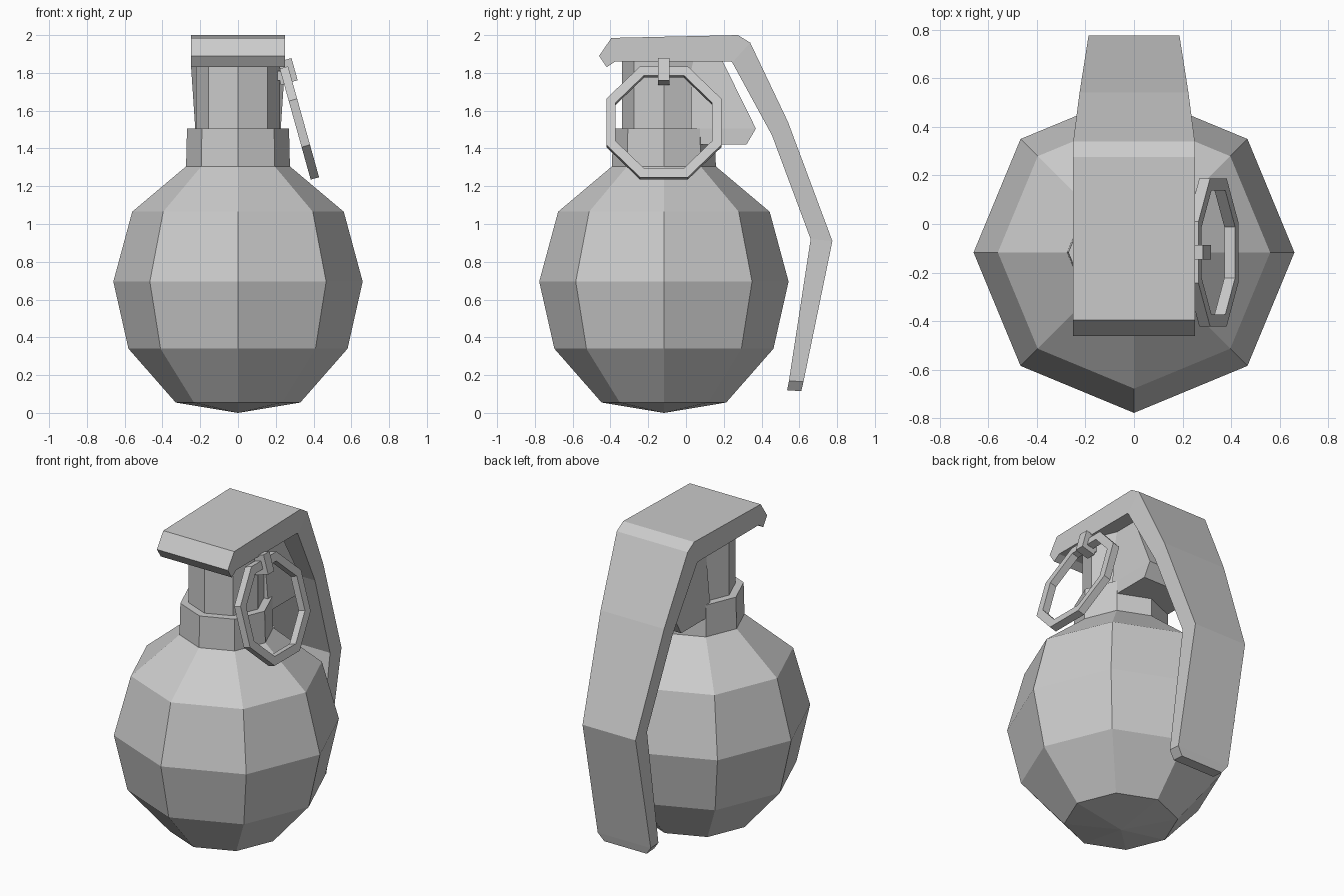
import bpy, bmesh, math
from mathutils import Matrix, Vector

if "Cube" in bpy.data.objects:
    bpy.data.objects.remove(bpy.data.objects["Cube"])

CY = -0.117  # body axis in y


def finish(name, bm, matrix=None):
    bmesh.ops.remove_doubles(bm, verts=bm.verts, dist=1e-5)
    bmesh.ops.recalc_face_normals(bm, faces=bm.faces)
    me = bpy.data.meshes.new(name)
    bm.to_mesh(me)
    bm.free()
    ob = bpy.data.objects.new(name, me)
    if matrix:
        ob.matrix_world = matrix
    bpy.context.collection.objects.link(ob)
    return ob


def loft(name, rings, caps=True, closed=False, matrix=None):
    """Skin a list of equally sized vertex loops."""
    bm = bmesh.new()
    loops = [[bm.verts.new(p) for p in ring] for ring in rings]
    n = len(loops[0])
    pairs = list(zip(loops, loops[1:]))
    if closed:
        pairs.append((loops[-1], loops[0]))
    for a, b in pairs:
        for i in range(n):
            j = (i + 1) % n
            bm.faces.new((a[i], a[j], b[j], b[i]))
    if caps and not closed:
        bm.faces.new(loops[0])
        bm.faces.new(loops[-1])
    return finish(name, bm, matrix)


def octagon(r, z):
    return [(r * math.cos(i * math.pi / 4), CY + r * math.sin(i * math.pi / 4), z)
            for i in range(8)]


def box(name, lo, hi, matrix=None):
    rect = lambda z: [(lo[0], lo[1], z), (hi[0], lo[1], z), (hi[0], hi[1], z), (lo[0], hi[1], z)]
    return loft(name, [rect(lo[2]), rect(hi[2])], matrix=matrix)


# Eight-sided body, collar and neck
loft("body", [octagon(r, z) for r, z in
              [(0.001, 0), (0.33, 0.055), (0.58, 0.34), (0.66, 0.695), (0.56, 1.065), (0.275, 1.305)]])
loft("collar", [octagon(0.275, 1.305), octagon(0.27, 1.505)])
loft("neck", [octagon(0.222, 1.50), octagon(0.222, 1.87)])

# Bracket behind the neck, under the lever
loft("bracket", [[(-w, y0, z), (w, y0, z), (w, y1, z), (-w, y1, z)] for w, y0, y1, z in
                 [(0.19, 0.07, 0.32, 1.42), (0.19, 0.03, 0.37, 1.505), (0.157, 0.03, 0.19, 1.87)]])

# Bent lever: outer point, inner point (y, z) and half width at each bend
lever = [((-0.46, 1.89), (-0.42, 1.83), 0.25),
         ((-0.395, 1.985), (-0.375, 1.86), 0.25),
         ((0.275, 2.0), (0.235, 1.86), 0.25),
         ((0.34, 1.96), (0.245, 1.855), 0.25),
         ((0.54, 1.54), (0.455, 1.47), 0.224),
         ((0.775, 0.91), (0.66, 0.92), 0.187),
         ((0.622, 0.165), (0.545, 0.17), 0.187),
         ((0.61, 0.115), (0.535, 0.12), 0.15)]
loft("lever", [[(-w, *o), (w, *o), (w, *i), (-w, *i)] for o, i, w in lever])

# Tilted octagonal pull ring
tilt = Matrix.Translation((0.325, -0.117, 1.535)) @ Matrix.Rotation(math.radians(-15.6), 4, 'Y')
section = [(0.023, 0.305), (0.023, 0.255), (-0.023, 0.255), (-0.023, 0.305)]
k = 1 / math.cos(math.pi / 8)  # apothem to corner radius
rings = []
for s in range(8):
    a = (s + 0.5) * math.pi / 4
    rings.append([(x, k * r * math.cos(a), k * r * math.sin(a)) for x, r in section])
loft("pull_ring", rings, closed=True, matrix=tilt)

# Clip wrapped over the ring, and the pin into the neck
box("clip_front", (0.02, -0.03, 0.22), (0.052, 0.03, 0.342), tilt)
box("clip_top", (-0.022, -0.03, 0.305), (0.022, 0.03, 0.342), tilt)
box("clip_bottom", (-0.04, -0.03, 0.22), (0.022, 0.03, 0.252), tilt)
box("pin", (0.1, CY - 0.03, 1.76), (0.25, CY + 0.03, 1.81))
